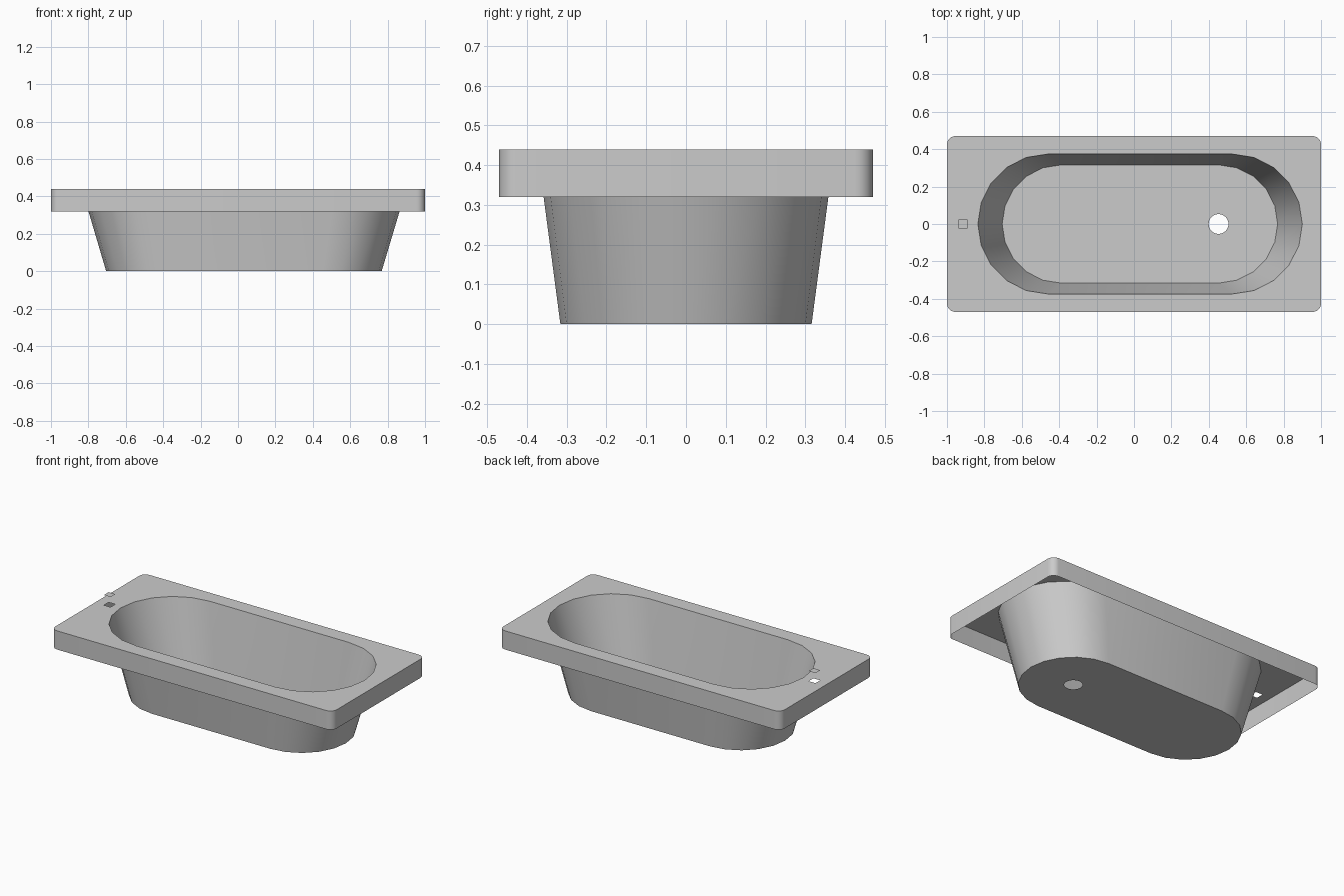
import bpy, bmesh
from math import cos, sin, pi

if "Cube" in bpy.data.objects:
    bpy.data.objects.remove(bpy.data.objects["Cube"])

RIM_Z, SKIRT_Z, COVER_Z = 0.44, 0.32, 0.505


def rounded_rect(x0, x1, y, r, n):
    """Outline of a rectangle centred on y = 0 with n segments per corner."""
    pts = []
    for q, (cx, cy) in enumerate([(x1 - r, y - r), (x0 + r, y - r),
                                  (x0 + r, r - y), (x1 - r, r - y)]):
        for i in range(n + 1):
            a = (q + i / n) * pi / 2
            p = (cx + r * cos(a), cy + r * sin(a))
            if not pts or abs(p[0] - pts[-1][0]) + abs(p[1] - pts[-1][1]) > 1e-5:
                pts.append(p)
    if abs(pts[0][0] - pts[-1][0]) + abs(pts[0][1] - pts[-1][1]) < 1e-5:
        pts.pop()
    return pts


def loop(bm, pts, z):
    vs = [bm.verts.new((x, y, z)) for x, y in pts]
    return [bm.edges.new((v, vs[i - 1])) for i, v in enumerate(vs)], vs


def wall(bm, low, high):
    for i in range(len(low)):
        bm.faces.new((low[i - 1], low[i], high[i], high[i - 1]))


def fill(bm, *edge_loops):
    edges = [e for el in edge_loops for e in el]
    bmesh.ops.triangle_fill(bm, edges=edges, use_beauty=True, use_dissolve=False, normal=(0, 0, 1))


def finish(bm, name):
    mesh = bpy.data.meshes.new(name)
    bm.to_mesh(mesh)
    bm.free()
    ob = bpy.data.objects.new(name, mesh)
    bpy.context.collection.objects.link(ob)
    bpy.ops.object.select_all(action='DESELECT')
    ob.select_set(True)
    bpy.context.view_layer.objects.active = ob
    bpy.ops.object.shade_smooth_by_angle(angle=pi / 5)


basin_top = rounded_rect(-0.835, 0.9, 0.374, 0.374, 5)
basin_low = rounded_rect(-0.705, 0.768, 0.316, 0.316, 5)
tap_hole = [(-0.937, -0.024), (-0.889, -0.024), (-0.889, 0.024), (-0.937, 0.024)]
drain = [(0.452 + 0.053 * cos(i * pi / 16), 0.053 * sin(i * pi / 16)) for i in range(32)]

# Basin: tapered wall and floor with the drain hole
bm = bmesh.new()
floor_e, floor_v = loop(bm, basin_low, 0)
drain_e, _ = loop(bm, drain, 0)
fill(bm, floor_e, drain_e)
wall(bm, floor_v, loop(bm, basin_top, RIM_Z)[1])
finish(bm, "basin")

# Rim: flat deck with basin and tap openings, plus the hanging skirt
bm = bmesh.new()
outline = rounded_rect(-1, 1, 0.47, 0.045, 6)
edge_e, edge_v = loop(bm, outline, RIM_Z)
fill(bm, edge_e, loop(bm, basin_top, RIM_Z)[0], loop(bm, tap_hole, RIM_Z)[0])
wall(bm, loop(bm, outline, SKIRT_Z)[1], edge_v)
finish(bm, "rim")

# Thin cover square floating above the tap hole
bm = bmesh.new()
bm.faces.new(loop(bm, tap_hole, COVER_Z)[1])
finish(bm, "tap_hole_cover")
